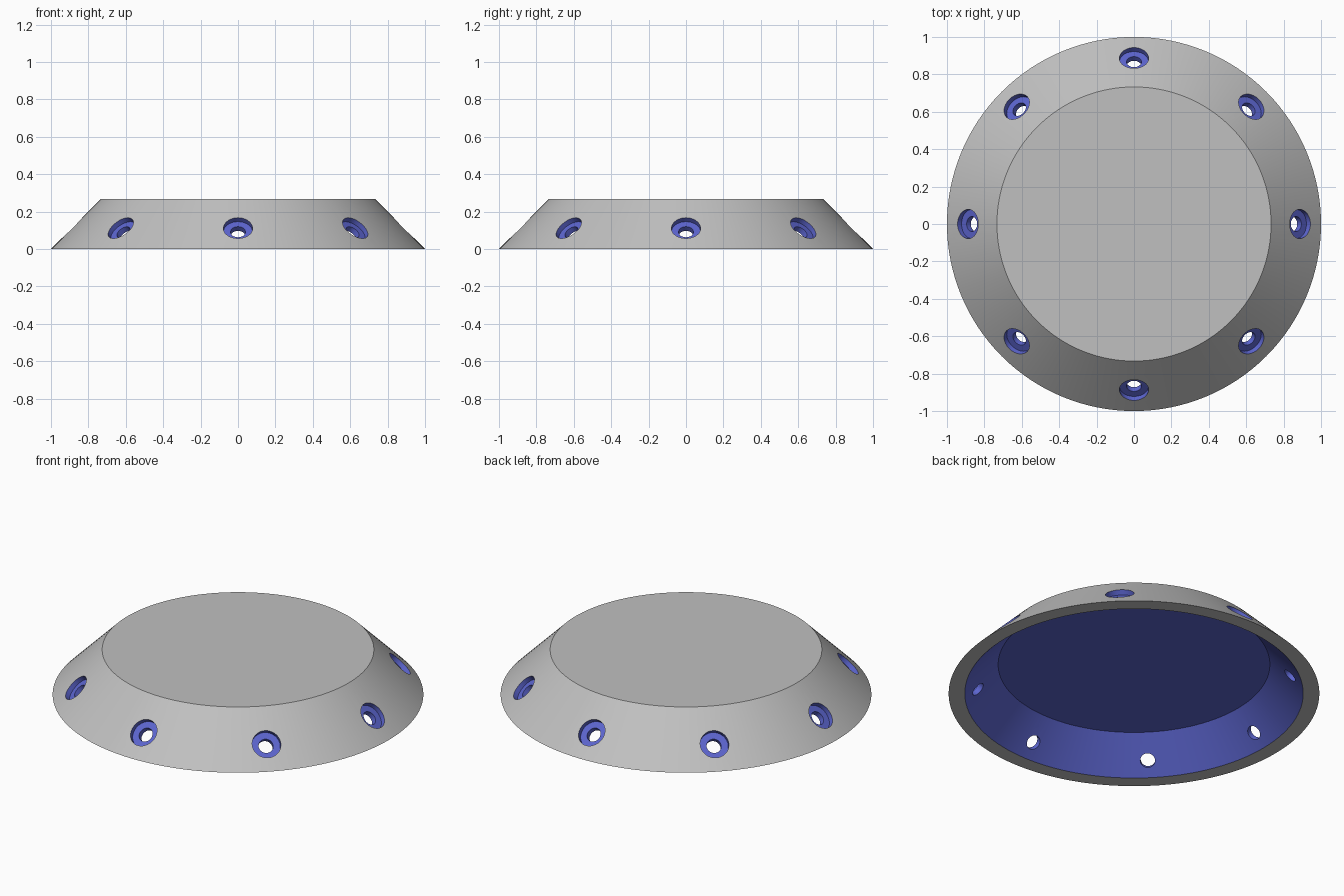
import bpy, bmesh, math
from mathutils import Matrix, Vector

old = bpy.data.objects.get("Cube")
if old:
    bpy.data.objects.remove(old)


def material(name, rgb):
    m = bpy.data.materials.new(name)
    m.use_nodes = True
    m.diffuse_color = (*rgb, 1)
    bsdf = next(n for n in m.node_tree.nodes if n.type == 'BSDF_PRINCIPLED')
    bsdf.inputs["Base Color"].default_value = (*rgb, 1)
    return m


grey = material("light grey", (0.53, 0.53, 0.53))
blue = material("blue", (0.107, 0.13, 0.62))


def lathe(bm, profile, sides, matrix=Matrix(), inner_from=0):
    """Turn (radius, height) points into a capped solid; strips from inner_from on are blue."""
    rings = [[bm.verts.new(matrix @ Vector((r * math.cos(a), r * math.sin(a), z)))
              for a in (2 * math.pi * i / sides for i in range(sides))]
             for r, z in profile]
    bm.faces.new(rings[0])
    for k, (a, b) in enumerate(zip(rings, rings[1:])):
        for i in range(sides):
            j = (i + 1) % sides
            f = bm.faces.new((a[i], a[j], b[j], b[i]))
            f.material_index = int(k >= inner_from)
    bm.faces.new(rings[-1]).material_index = 1


def make_object(name, bm):
    bmesh.ops.recalc_face_normals(bm, faces=bm.faces)
    mesh = bpy.data.meshes.new(name)
    bm.to_mesh(mesh)
    bm.free()
    mesh.materials.append(grey)
    mesh.materials.append(blue)
    ob = bpy.data.objects.new(name, mesh)
    bpy.context.collection.objects.link(ob)
    return ob


# Hollow shell: top, sloped wall, flat foot ring, blue inside
bm = bmesh.new()
lathe(bm, [(0.733, 0.267), (1.0, 0), (0.913, 0), (0.733, 0.18)], 128, inner_from=2)
shell = make_object("hollow_cover", bm)

# Eight stepped screw holes, square to the sloped wall
bm = bmesh.new()
for i in range(8):
    place = (Matrix.Rotation(i * math.pi / 4, 4, 'Z') @ Matrix.Translation((0.888, 0, 0.112))
             @ Matrix.Rotation(math.pi / 4, 4, 'Y'))
    lathe(bm, [(0.078, 0.06), (0.078, -0.03), (0.04, -0.03), (0.04, -0.1)], 40, place)
for f in bm.faces:
    f.material_index = 1
cutter = make_object("screw_hole_cutter", bm)
cutter.hide_render = True

cut = shell.modifiers.new("screw_holes", 'BOOLEAN')
cut.operation = 'DIFFERENCE'
cut.solver = 'EXACT'
cut.object = cutter

# Apply the holes, then smooth the round surfaces
bpy.ops.object.select_all(action='DESELECT')
shell.select_set(True)
bpy.context.view_layer.objects.active = shell
bpy.ops.object.modifier_apply(modifier=cut.name)
bpy.data.objects.remove(cutter)
bpy.ops.object.shade_smooth_by_angle(angle=math.radians(30))
